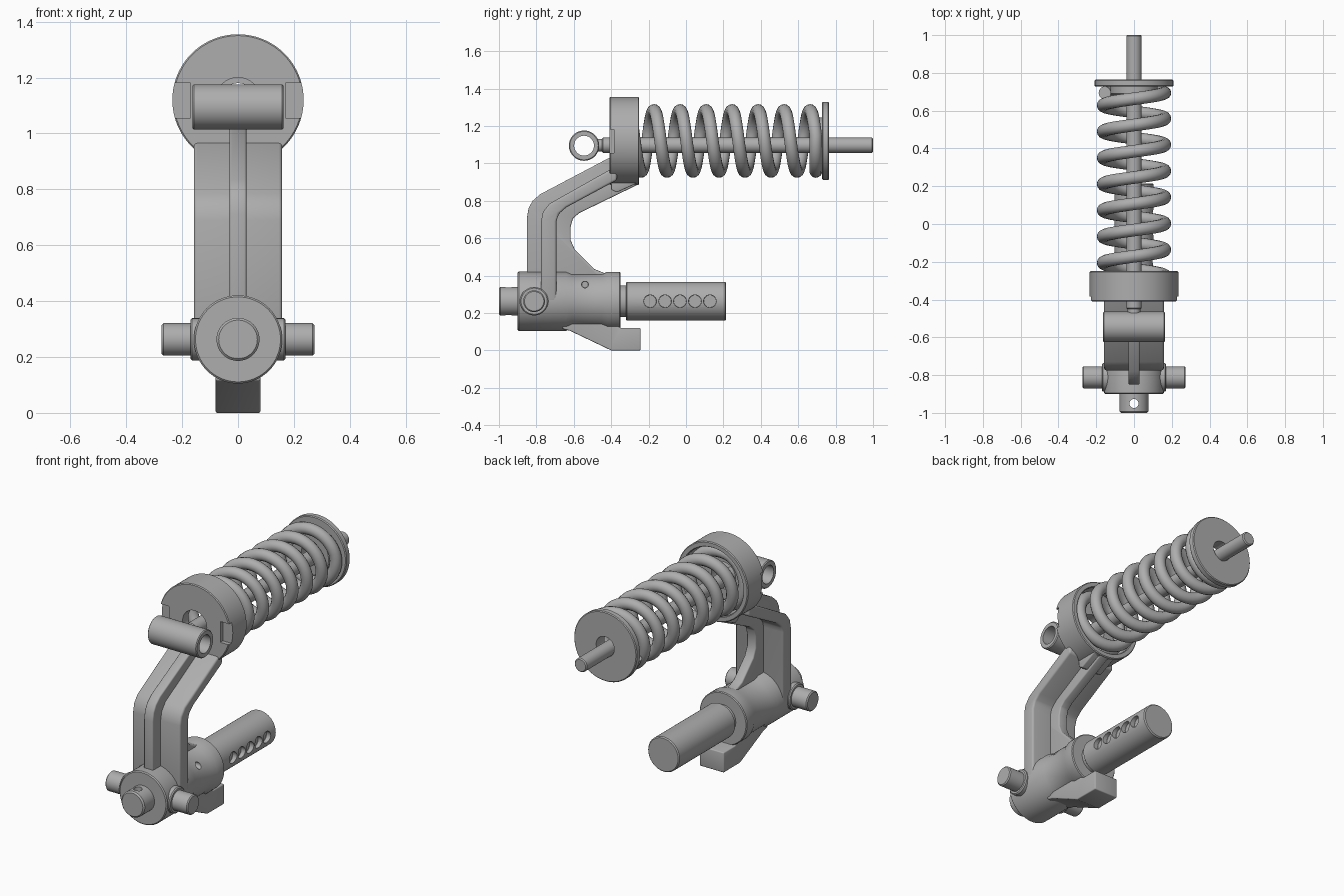
import bpy, bmesh, math
from mathutils import Vector

if "Cube" in bpy.data.objects:
    bpy.data.objects.remove(bpy.data.objects["Cube"], do_unlink=True)

steel = bpy.data.materials.new("cast_grey")
steel.use_nodes = True
steel.diffuse_color = (0.42, 0.42, 0.42, 1)
steel.node_tree.nodes["Principled BSDF"].inputs["Base Color"].default_value = (0.42, 0.42, 0.42, 1)


def finish(name, bm, bevel=0):
    bmesh.ops.remove_doubles(bm, verts=bm.verts, dist=1e-5)
    bmesh.ops.recalc_face_normals(bm, faces=bm.faces)
    mesh = bpy.data.meshes.new(name)
    bm.to_mesh(mesh)
    bm.free()
    mesh.materials.append(steel)
    ob = bpy.data.objects.new(name, mesh)
    bpy.context.collection.objects.link(ob)
    bpy.ops.object.select_all(action="DESELECT")
    ob.select_set(True)
    bpy.context.view_layer.objects.active = ob
    if bevel:
        mod = ob.modifiers.new("Soft edges", "BEVEL")
        mod.width, mod.segments, mod.limit_method = bevel, 3, "ANGLE"
        bpy.ops.object.modifier_apply(modifier=mod.name)
    bpy.ops.object.shade_smooth_by_angle(angle=math.radians(35))
    return ob


def lathe_into(bm, profile, centre, axis, seg):
    """Closed (radius, position) profile turned about the x, y or z axis."""
    rings = []
    for i in range(seg):
        t = math.tau * i / seg
        s, c = math.sin(t), math.cos(t)
        row = []
        for r, a in profile:
            p = {"x": (a, r * s, r * c), "y": (r * s, a, r * c), "z": (r * s, r * c, a)}[axis]
            row.append(bm.verts.new(Vector(p) + Vector(centre)))
        rings.append(row)
    n = len(profile)
    for i in range(seg):
        A, B = rings[i], rings[(i + 1) % seg]
        for j in range(n):
            k = (j + 1) % n
            if profile[j][0] == 0 and profile[k][0] == 0:
                continue
            if profile[j][0] == 0:
                bm.faces.new((A[j], B[k], A[k]))
            elif profile[k][0] == 0:
                bm.faces.new((A[j], B[j], A[k]))
            else:
                bm.faces.new((A[j], B[j], B[k], A[k]))


def lathe(name, profile, centre, axis="y", seg=64):
    bm = bmesh.new()
    lathe_into(bm, profile, centre, axis, seg)
    return finish(name, bm)


def rod(r, a, b, c=0.006):
    """Solid chamfered cylinder profile."""
    return [(0, a), (r - c, a), (r, a + c), (r, b - c), (r - c, b), (0, b)]


def extrude(name, pts, half, bevel):
    """Side profile (y, z) given a width along x."""
    bm = bmesh.new()
    face = bm.faces.new([bm.verts.new((-half, y, z)) for y, z in pts])
    new = bmesh.ops.extrude_face_region(bm, geom=[face])["geom"]
    bmesh.ops.translate(bm, vec=(2 * half, 0, 0), verts=[v for v in new if isinstance(v, bmesh.types.BMVert)])
    return finish(name, bm, bevel)


def cut(ob, holes, axis):
    """Drill (radius, start, end, centre) holes into an object."""
    bm = bmesh.new()
    for r, a, b, centre in holes:
        lathe_into(bm, rod(r, a, b, 0.001), centre, axis, 24)
    drill(ob, finish("hole_cutter", bm))


def drill(ob, cutter):
    cutter.hide_render = True
    mod = ob.modifiers.new("Cut", "BOOLEAN")
    mod.operation, mod.object, mod.solver = "DIFFERENCE", cutter, "EXACT"
    bpy.ops.object.select_all(action="DESELECT")
    ob.select_set(True)
    bpy.context.view_layer.objects.active = ob
    bpy.ops.object.modifier_apply(modifier=mod.name)
    bpy.data.objects.remove(cutter, do_unlink=True)
    bpy.ops.object.shade_smooth_by_angle(angle=math.radians(35))


HUB, TOP, ROD = (0, 0, 0.263), (0, 0, 1.12), (0, 0, 1.097)

# Spring cup with a central opening and two side notches
cup = lathe("spring_cup", [(0.08, -0.41), (0.23, -0.41), (0.235, -0.405), (0.235, -0.255),
                           (0.23, -0.25), (0.207, -0.25), (0.203, -0.255), (0.203, -0.355),
                           (0.08, -0.355)], TOP, seg=96)
for side in (-1, 1):
    bm = bmesh.new()
    bmesh.ops.create_cube(bm, size=1)
    for v in bm.verts:
        v.co = (side * 0.22 + v.co.x * 0.1, -0.4 + v.co.y * 0.03, 1.118 + v.co.z * 0.125)
    drill(cup, finish("notch_cutter", bm))

# Cross-shaped arm: wide plate and thin central rib
extrude("arm_plate", [(-0.775, 0.26), (-0.775, 0.69), (-0.765, 0.74), (-0.73, 0.785), (-0.41, 0.965),
                      (-0.37, 0.98), (-0.37, 0.91), (-0.64, 0.765), (-0.68, 0.73), (-0.693, 0.69),
                      (-0.693, 0.26)], 0.158, 0.012)
extrude("arm_rib", [(-0.85, 0.3), (-0.85, 0.71), (-0.842, 0.76), (-0.82, 0.8), (-0.78, 0.835),
                    (-0.41, 1.03), (-0.37, 1.03), (-0.37, 0.91), (-0.25, 0.905), (-0.25, 0.89),
                    (-0.57, 0.735), (-0.605, 0.705), (-0.617, 0.66), (-0.617, 0.59), (-0.595, 0.54),
                    (-0.49, 0.435), (-0.44, 0.415), (-0.37, 0.41), (-0.37, 0.3)], 0.03, 0.008)
extrude("arm_under_cup", [(-0.4, 0.96), (-0.4, 0.86), (-0.37, 0.845), (-0.26, 0.895), (-0.26, 0.91),
                          (-0.37, 0.915)], 0.07, 0.006)

# Hub barrel with rear flange
hub = lathe("hub", [(0, -0.9), (0.152, -0.9), (0.158, -0.894), (0.158, -0.64), (0.146, -0.61),
                    (0.146, -0.45), (0.157, -0.42), (0.157, -0.355), (0.152, -0.35), (0, -0.35)], HUB)
cut(hub, [(0.018, 0.08, 0.2, (0, -0.54, 0.352))], "x")

# Foot below the hub
extrude("foot", [(-0.66, 0.2), (-0.66, 0.115), (-0.62, 0.105), (-0.41, 0.005), (-0.4, 0), (-0.243, 0),
                 (-0.243, 0.12), (-0.35, 0.12), (-0.375, 0.14), (-0.375, 0.24)], 0.08, 0.006)

# Side trunnions with bosses
for side, label in ((1, "left"), (-1, "right")):
    lathe(label + "_boss", [(r, side * a) for r, a in rod(0.076, 0.05, 0.17)], (0, -0.812, 0.263), "x", 40)
    lathe(label + "_trunnion", [(r, side * a) for r, a in rod(0.058, 0.1, 0.273)], (0, -0.812, 0.263), "x", 40)

# Through pin: drilled front stub, neck and rear shaft with a row of dimples
stub = lathe("pin_stub", rod(0.077, -1.0, -0.85, 0.008), HUB)
cut(stub, [(0.024, -0.2, 0.2, (0, -0.95, 0.263))], "z")
lathe("pin_neck", rod(0.085, -0.4, -0.3), HUB)
shaft = lathe("pin_shaft", rod(0.104, -0.322, 0.215), HUB)
cut(shaft, [(0.034, 0.075, 0.15, (0, -0.192 + 0.08 * i, 0.263)) for i in range(5)], "x")

# Guide rod and cross eye
lathe("guide_rod", rod(0.041, -0.45, 1.0), ROD, seg=40)
lathe("rod_shoulder", rod(0.034, -0.49, -0.44), ROD, seg=40)
lathe("rod_eye", [(0.053, -0.163), (0.076, -0.163), (0.081, -0.158), (0.081, 0.158), (0.076, 0.163),
                  (0.053, 0.163)], (0, -0.545, 1.095), "x")

# End plate with inner spigot
lathe("end_plate", [(0.06, 0.685), (0.12, 0.685), (0.125, 0.69), (0.125, 0.727), (0.203, 0.727),
                    (0.208, 0.732), (0.208, 0.76), (0.203, 0.765), (0.06, 0.765)], TOP, seg=96)

# Coil spring, flattened at both ends
MEAN, WIRE, PITCH, STEPS, SIDES = 0.163, 0.034, 0.139, 40, 14


def coil_point(turn):
    y = min(max(0.663 + PITCH * turn, -0.32), 0.694)
    t = math.tau * turn
    return Vector((MEAN * math.sin(t), y, 1.12 + MEAN * math.cos(t)))


bm = bmesh.new()
rings = []
for i in range(int(-7.5 * STEPS), int(0.7 * STEPS) + 1):
    p = coil_point(i / STEPS)
    tangent = (coil_point((i + 0.5) / STEPS) - coil_point((i - 0.5) / STEPS)).normalized()
    out = Vector((p.x, 0, p.z - 1.12)).normalized()
    up = tangent.cross(out).normalized()
    rings.append([bm.verts.new(p + WIRE * (math.cos(math.tau * k / SIDES) * out
                                           + math.sin(math.tau * k / SIDES) * up)) for k in range(SIDES)])
for A, B in zip(rings, rings[1:]):
    for k in range(SIDES):
        bm.faces.new((A[k], A[(k + 1) % SIDES], B[(k + 1) % SIDES], B[k]))
bm.faces.new(rings[0])
bm.faces.new(rings[-1])
finish("coil_spring", bm)
